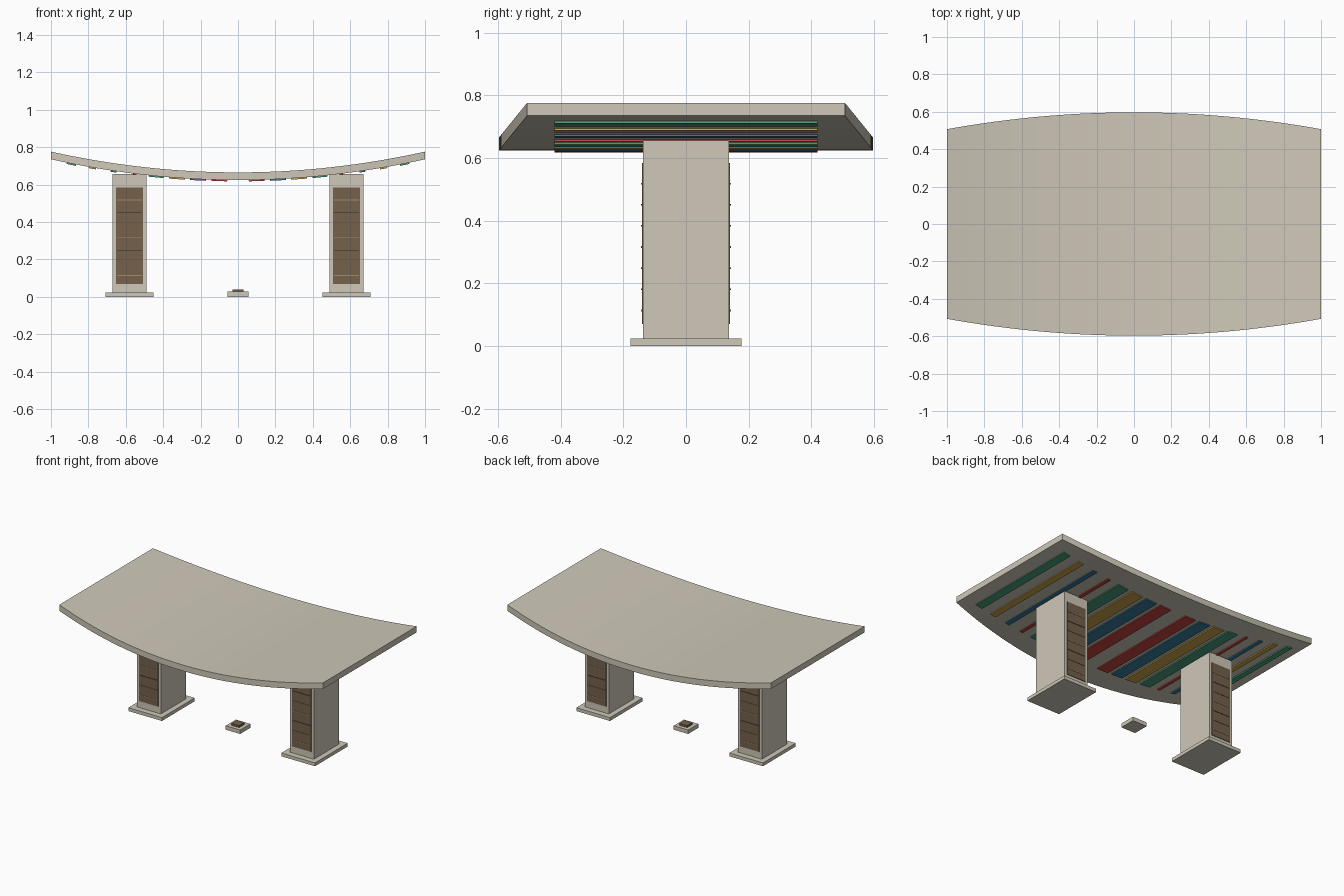
import bpy, bmesh, math
from mathutils import Matrix

if "Cube" in bpy.data.objects:
    bpy.data.objects.remove(bpy.data.objects["Cube"])


def material(name, rgb):
    m = bpy.data.materials.new(name)
    m.diffuse_color = (*rgb, 1)
    m.use_nodes = True
    m.node_tree.nodes["Principled BSDF"].inputs["Base Color"].default_value = m.diffuse_color
    return m


STONE = material("pale_stone", (0.62, 0.58, 0.48))
TILE = material("brown_tile", (0.18, 0.12, 0.07))
DARK = material("dark_joint", (0.07, 0.06, 0.05))
LIGHT = material("light_joint", (0.35, 0.27, 0.17))
RED = material("red", (0.55, 0.06, 0.05))
BLUE = material("blue", (0.04, 0.20, 0.33))
YELLOW = material("yellow", (0.60, 0.38, 0.07))
GREEN = material("green", (0.07, 0.33, 0.20))


def finish(name, bm, mat):
    bmesh.ops.recalc_face_normals(bm, faces=bm.faces)
    me = bpy.data.meshes.new(name)
    bm.to_mesh(me)
    bm.free()
    me.materials.append(mat)
    ob = bpy.data.objects.new(name, me)
    bpy.context.collection.objects.link(ob)
    return ob


def box(name, center, size, mat, tilt=0.0):
    bm = bmesh.new()
    bmesh.ops.create_cube(bm, size=1, matrix=Matrix.Diagonal((*size, 1)))
    ob = finish(name, bm, mat)
    ob.location = center
    ob.rotation_euler.y = tilt
    return ob


def underside(x):
    return 0.624 + 0.111 * x * x


# Canopy: sagging slab with bowed long edges
bm = bmesh.new()
SEG, THICK = 32, 0.041
rings = []
for i in range(SEG + 1):
    x = -1 + 2 * i / SEG
    y, z = 0.597 - 0.09 * x * x, underside(x)
    rings.append([bm.verts.new(p) for p in
                  ((x, -y, z), (x, y, z), (x, y, z + THICK), (x, -y, z + THICK))])
for a, b in zip(rings, rings[1:]):
    for k in range(4):
        bm.faces.new((a[k], a[(k + 1) % 4], b[(k + 1) % 4], b[k]))
bm.faces.new(rings[0])
bm.faces.new(rings[-1])
canopy = finish("canopy", bm, STONE)
for p in canopy.data.polygons:
    p.use_smooth = True
canopy.select_set(True)
bpy.context.view_layer.objects.active = canopy
bpy.ops.object.shade_smooth_by_angle(angle=math.radians(30))

# Coloured ceiling stripes, mirrored outwards from the middle
colours = [RED, BLUE, YELLOW, GREEN]
widths = [0.085, 0.085, 0.085, 0.08, 0.02, 0.03, 0.04, 0.05]
for side in (-1, 1):
    for i, w in enumerate(widths):
        x = side * (0.10 + 0.113 * i)
        box("ceiling_stripe", (x, 0, underside(x) - 0.003), (w, 0.84, 0.008),
            colours[i % 4], -math.atan(0.222 * x))

# Pillars with footings and tiled panels front and back
for side in (-1, 1):
    px = side * 0.58
    box("footing", (px, 0, 0.0115), (0.255, 0.354, 0.023), STONE)
    box("pillar", (px, 0, 0.338), (0.182, 0.274, 0.634), STONE)
    for face in (-1, 1):
        box("tile_panel", (px, face * 0.138, 0.327), (0.145, 0.006, 0.515), TILE)
        for j in range(7):
            box("tile_joint", (px, face * 0.140, 0.113 + 0.0675 * j),
                (0.132, 0.006, 0.005), (LIGHT, TILE, DARK)[j % 3])

# Small ground plinth with dark cap
box("plinth", (0, 0, 0.0135), (0.11, 0.11, 0.027), STONE)
box("plinth_cap", (0, 0, 0.033), (0.06, 0.06, 0.014), TILE)
